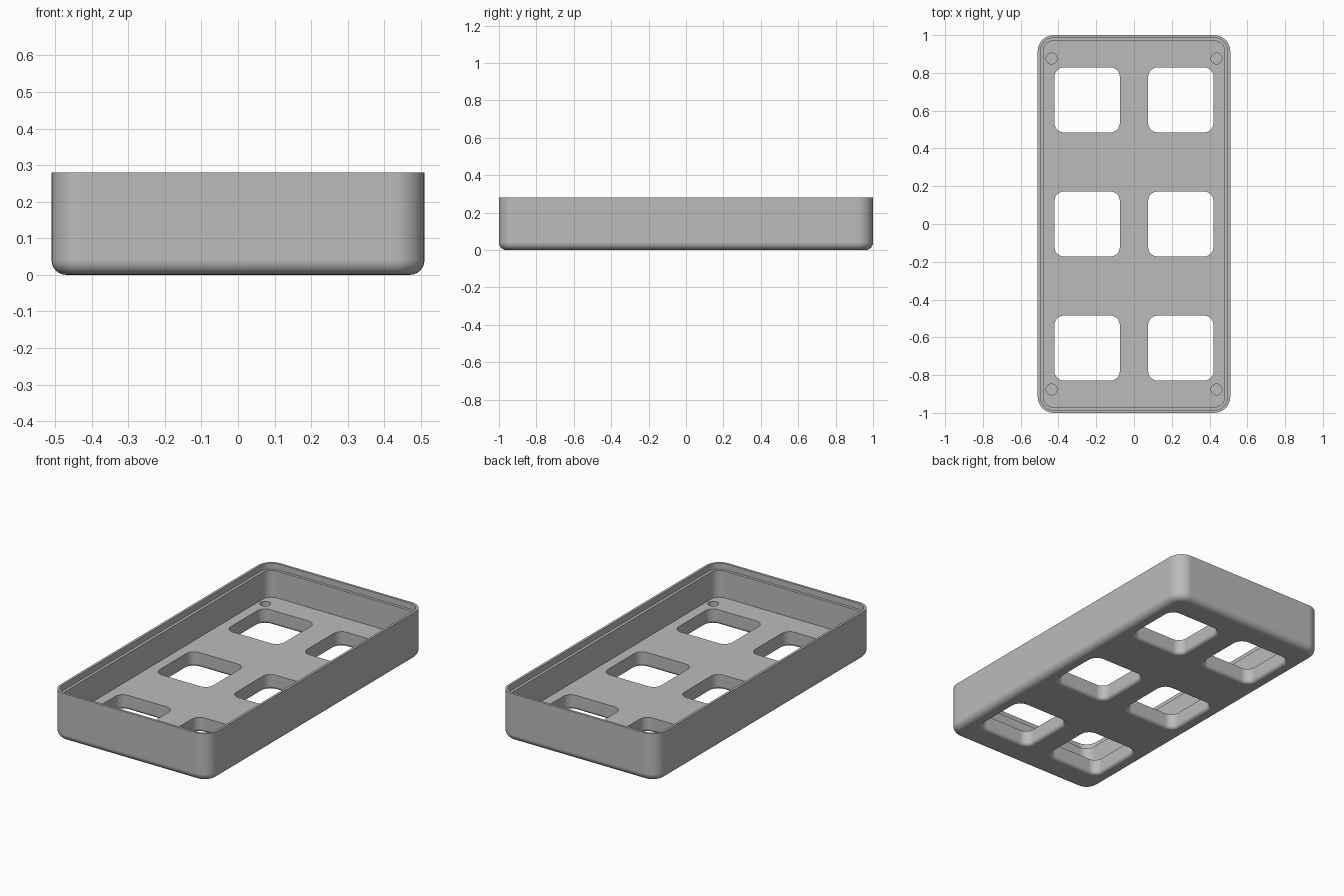
import bpy, bmesh
from math import sin, cos, pi, radians

if "Cube" in bpy.data.objects:
    bpy.data.objects.remove(bpy.data.objects["Cube"])

HALF_X, HALF_Y, HEIGHT = 0.51, 1.0, 0.28
CORNER, FILLET, FLOOR = 0.085, 0.04, 0.088
SEG = 8


def ring(bm, hx, hy, r, z, cx=0, cy=0):
    """Rounded rectangle of vertices, counter-clockwise."""
    verts = []
    for k, (sx, sy) in enumerate([(1, 1), (-1, 1), (-1, -1), (1, -1)]):
        for i in range(SEG + 1):
            a = (k + i / SEG) * pi / 2
            verts.append(bm.verts.new((cx + sx * (hx - r) + r * cos(a),
                                       cy + sy * (hy - r) + r * sin(a), z)))
    return verts


def loft(bm, rings):
    """Closed solid through a list of rings."""
    for a, b in zip(rings, rings[1:]):
        n = len(a)
        for i in range(n):
            bm.faces.new((a[i], a[(i + 1) % n], b[(i + 1) % n], b[i]))
    bm.faces.new(rings[0][::-1])
    bm.faces.new(rings[-1])


def finish(bm, name):
    bmesh.ops.recalc_face_normals(bm, faces=bm.faces)
    mesh = bpy.data.meshes.new(name)
    bm.to_mesh(mesh)
    bm.free()
    obj = bpy.data.objects.new(name, mesh)
    bpy.context.collection.objects.link(obj)
    return obj


grey = bpy.data.materials.new("plain grey")
grey.use_nodes = True
colour = (0.5, 0.5, 0.5, 1)
grey.diffuse_color = colour
grey.node_tree.nodes["Principled BSDF"].inputs["Base Color"].default_value = colour

# Tray body: (inset, height) from the filleted base, over the rim, to the floor
profile = [(FILLET * (1 - sin(t)), FILLET * (1 - cos(t)))
           for t in (i * pi / 12 for i in range(7))]
profile += [(0, HEIGHT), (0.014, HEIGHT), (0.014, HEIGHT - 0.035),
            (0.03, HEIGHT - 0.035), (0.03, FLOOR)]
bm = bmesh.new()
loft(bm, [ring(bm, HALF_X - d, HALF_Y - d, CORNER - d, z) for d, z in profile])
tray = finish(bm, "tray")
tray.data.materials.append(grey)

# Cutter: six windows flaring at the underside, four blind corner holes
bm = bmesh.new()
flare = 0.02
steps = [(flare, -0.05)]
steps += [(flare * (1 - sin(t)), flare * (1 - cos(t)))
          for t in (i * pi / 10 for i in range(6))]
steps.append((0, 0.2))
for x in (-0.248, 0.248):
    for y in (-0.657, 0, 0.657):
        loft(bm, [ring(bm, 0.173 + d, 0.172 + d, 0.05 + d, z, x, y) for d, z in steps])
for x in (-0.437, 0.437):
    for y in (-0.876, 0.876):
        # slightly under-rounded so that no vertices coincide
        loft(bm, [ring(bm, 0.029, 0.029, 0.0288, z, x, y) for z in (FLOOR - 0.04, 0.15)])
cutter = finish(bm, "window_cutter")
cutter.hide_render = True

cut = tray.modifiers.new("windows", 'BOOLEAN')
cut.operation = 'DIFFERENCE'
cut.solver = 'EXACT'
cut.object = cutter

bpy.ops.object.select_all(action='DESELECT')
tray.select_set(True)
bpy.context.view_layer.objects.active = tray
bpy.ops.object.modifier_apply(modifier=cut.name)
bpy.data.objects.remove(cutter)

# Smooth fillets, flat panels
bpy.ops.object.shade_smooth_by_angle(angle=radians(30))
weighted = tray.modifiers.new("flat panels", 'WEIGHTED_NORMAL')
weighted.keep_sharp = True
